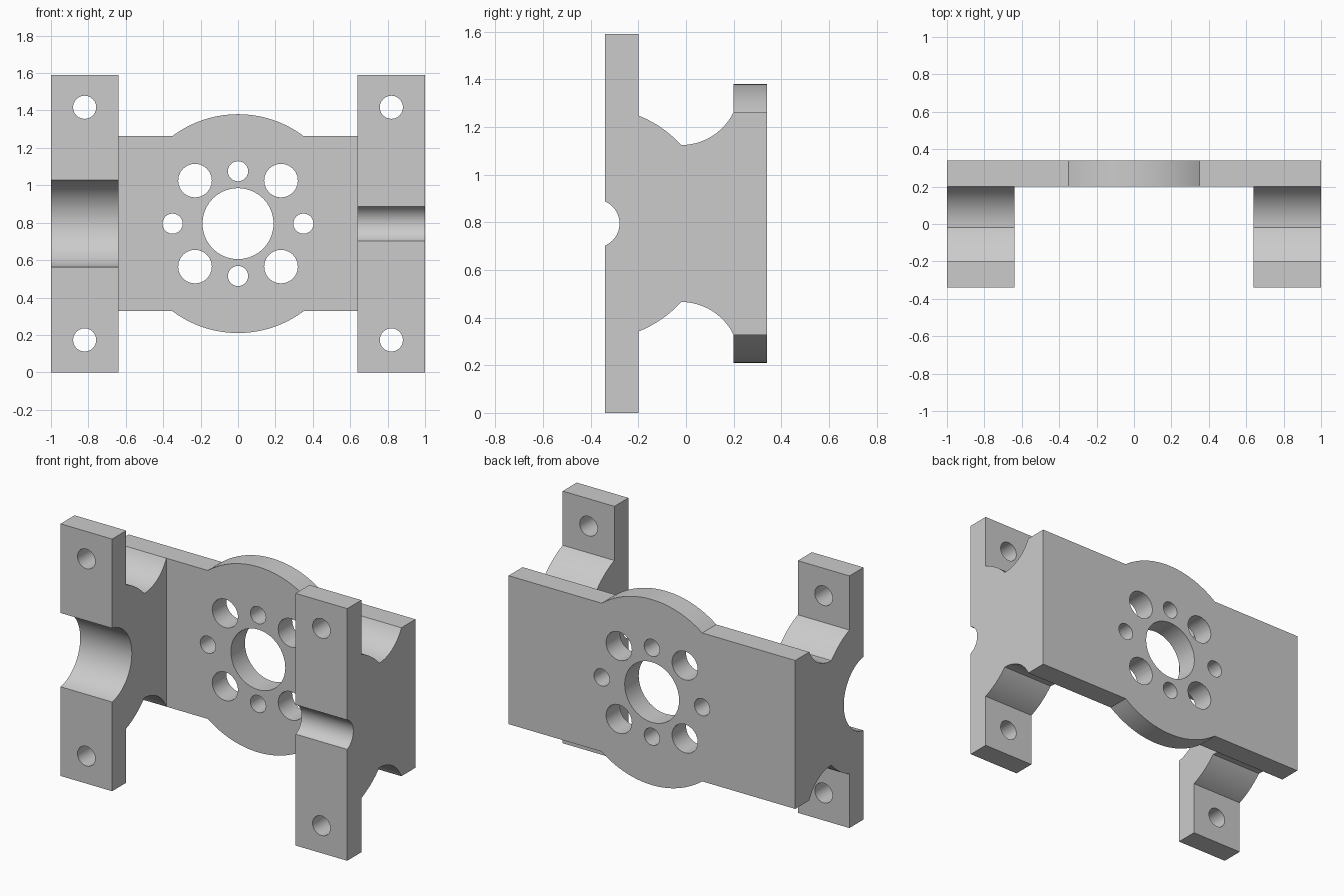
import bpy, bmesh
from math import sin, cos, acos, asin, atan2, pi, hypot
from mathutils import Vector

MID = 0.795                      # height of the symmetry plane
FRONT, TAB_BACK, PLATE_FRONT, BACK = -0.34, -0.2, 0.2, 0.34
INNER, OUTER = 0.64, 1.0         # x range of each side bracket
PLATE_H = 0.468                  # half height of the plate

cube = bpy.data.objects.get("Cube")
if cube:
    bpy.data.objects.remove(cube, do_unlink=True)


def arc(cx, cy, r, a0, a1, steps):
    return [(cx + r * cos(a0 + (a1 - a0) * i / steps),
             cy + r * sin(a0 + (a1 - a0) * i / steps)) for i in range(steps + 1)]


def prism(name, points, offset):
    """Solid made by sweeping a closed outline of 3D points along offset."""
    bm = bmesh.new()
    face = bm.faces.new([bm.verts.new(p) for p in points])
    swept = bmesh.ops.extrude_face_region(bm, geom=[face])["geom"]
    bmesh.ops.translate(bm, vec=Vector(offset),
                        verts=[v for v in swept if isinstance(v, bmesh.types.BMVert)])
    bmesh.ops.recalc_face_normals(bm, faces=bm.faces)
    mesh = bpy.data.meshes.new(name)
    bm.to_mesh(mesh)
    bm.free()
    obj = bpy.data.objects.new(name, mesh)
    bpy.context.collection.objects.link(obj)
    return obj


def combine(target, other, operation):
    mod = target.modifiers.new(operation.title(), "BOOLEAN")
    mod.operation, mod.object, mod.solver = operation, other, "EXACT"
    bpy.context.view_layer.objects.active = target
    bpy.ops.object.modifier_apply(modifier=mod.name)
    bpy.data.objects.remove(other, do_unlink=True)


def drill(target, x, dz, r, y0, y1, steps=24):
    ring = arc(x, MID + dz, r, 0, 2 * pi, steps)[:-1]
    cutter = prism("drill_cutter", [(px, y0 - 0.03, pz) for px, pz in ring],
                   (0, y1 - y0 + 0.06, 0))
    cutter.hide_render = True
    combine(target, cutter, "DIFFERENCE")


def side_bracket(name, x, groove):
    """Mounting bracket with two tabs and a shaft groove of the given radius."""
    axis, boss = -0.38, 0.488
    waist = -0.02
    waist_z = boss * sin(acos((waist - axis) / boss))
    dy, dz = PLATE_FRONT - waist, PLATE_H - waist_z
    relief = (dy * dy + dz * dz) / (2 * dz)
    upper = arc(axis, 0, groove, 0, acos((FRONT - axis) / groove), 14)
    upper += [(FRONT, MID), (TAB_BACK, MID)]
    upper += arc(axis, 0, boss, acos((TAB_BACK - axis) / boss),
                 acos((waist - axis) / boss), 10)
    upper += arc(waist, waist_z + relief, relief, -pi / 2,
                 atan2(dz - relief, dy), 12)[1:]
    upper.append((BACK, PLATE_H))
    outline = upper + [(y, -z) for y, z in reversed(upper[1:])]
    obj = prism(name, [(x, y, MID + z) for y, z in outline], (OUTER - INNER, 0, 0))
    for z in (-0.622, 0.622):
        drill(obj, x + (OUTER - INNER) / 2, z, 0.062, FRONT, TAB_BACK)
    return obj


# Back plate with a round bulge above and below
DISC = 0.585
a = asin(PLATE_H / DISC)
top = [(INNER, PLATE_H)] + arc(0, 0, DISC, a, pi - a, 28) + [(-INNER, PLATE_H)]
outline = top + [(-x, -z) for x, z in top]
plate = prism("motor_mount", [(x, PLATE_FRONT, MID + z) for x, z in outline],
              (0, BACK - PLATE_FRONT, 0))

# Centre bore, four large corner holes and four small holes between them
holes = [(0, 0, 0.19)]
holes += [(sx * 0.23, sz * 0.23, 0.09) for sx in (-1, 1) for sz in (-1, 1)]
for s in (-1, 1):
    holes += [(s * 0.35, 0, 0.054), (0, s * 0.28, 0.054)]
for x, z, r in holes:
    drill(plate, x, z, r, PLATE_FRONT, BACK, 40 if r > 0.1 else 24)

# Side brackets: wide groove on the right, narrow groove on the left
combine(plate, side_bracket("right_bracket", -OUTER, 0.236), "UNION")
combine(plate, side_bracket("left_bracket", INNER, 0.101), "UNION")

# Smooth curved walls, sharp edges
bpy.ops.object.select_all(action="DESELECT")
plate.select_set(True)
bpy.context.view_layer.objects.active = plate
bpy.ops.object.shade_smooth_by_angle(angle=pi / 6)
